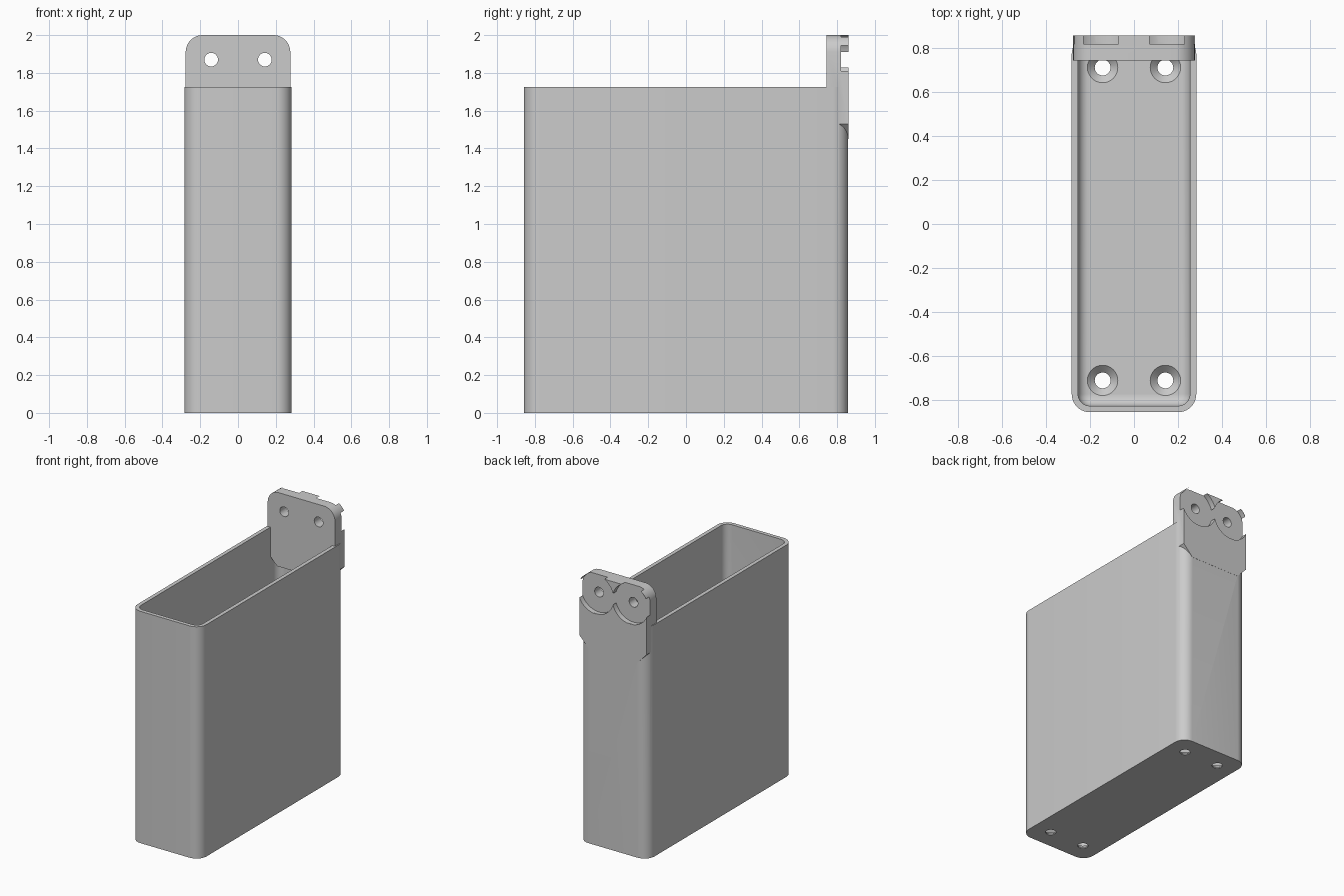
import bpy
import bmesh
from math import cos, sin, pi
from mathutils import Matrix

if "Cube" in bpy.data.objects:
    bpy.data.objects.remove(bpy.data.objects["Cube"], do_unlink=True)

HALF_X, HALF_Y, RIM_Z = 0.284, 0.858, 1.725
CORNER, WALL, FLOOR, FILLET = 0.083, 0.029, 0.04, 0.05
TAB_FRONT, TAB_BACK, POCKET_Y = 0.745, 0.859, 0.82
HOLE_R = 0.036

grey = bpy.data.materials.new("light grey plastic")
grey.use_nodes = True
colour = (0.6, 0.6, 0.6, 1)
grey.diffuse_color = colour
grey.node_tree.nodes["Principled BSDF"].inputs["Base Color"].default_value = colour


def make_object(name, bm):
    bmesh.ops.recalc_face_normals(bm, faces=bm.faces)
    mesh = bpy.data.meshes.new(name)
    bm.to_mesh(mesh)
    bm.free()
    mesh.materials.append(grey)
    obj = bpy.data.objects.new(name, mesh)
    bpy.context.collection.objects.link(obj)
    return obj


def loft(name, rings):
    """Closed solid through rings holding equal numbers of points."""
    bm = bmesh.new()
    loops = [[bm.verts.new(p) for p in ring] for ring in rings]
    for low, high in zip(loops, loops[1:]):
        for i in range(len(low)):
            j = (i + 1) % len(low)
            bm.faces.new((low[i], low[j], high[j], high[i]))
    bm.faces.new(loops[0][::-1])
    bm.faces.new(loops[-1])
    return make_object(name, bm)


def arc(cx, cy, r, start, steps=10):
    return [(cx + r * cos(start + pi / 2 * i / steps),
             cy + r * sin(start + pi / 2 * i / steps)) for i in range(steps + 1)]


def rounded_ring(inset, z):
    r = max(CORNER - inset, 0.004)
    x, y = HALF_X - inset - r, HALF_Y - inset - r
    points = []
    for k, (sx, sy) in enumerate(((1, 1), (-1, 1), (-1, -1), (1, -1))):
        points += arc(sx * x, sy * y, r, k * pi / 2)
    return [(px, py, z) for px, py in points]


def cone(name, location, r1, r2, depth, along_y=False, segments=48):
    bm = bmesh.new()
    bmesh.ops.create_cone(bm, cap_ends=True, segments=segments,
                          radius1=r1, radius2=r2, depth=depth)
    if along_y:
        bm.transform(Matrix.Rotation(pi / 2, 4, "X"))
    bm.transform(Matrix.Translation(location))
    return make_object(name, bm)


def combine(target, other, operation):
    mod = target.modifiers.new(operation, "BOOLEAN")
    mod.operation, mod.object, mod.solver = operation, other, "EXACT"
    bpy.context.view_layer.objects.active = target
    bpy.ops.object.modifier_apply(modifier=mod.name)
    bpy.data.objects.remove(other, do_unlink=True)


# Tall open box with rounded corners and a filleted floor
holder = loft("holder_box", [rounded_ring(0, 0), rounded_ring(0, RIM_Z)])
inner = []
for i in range(7):
    a = pi / 2 * i / 6
    inner.append(rounded_ring(WALL + FILLET * (1 - sin(a)), FLOOR + FILLET * (1 - cos(a))))
inner.append(rounded_ring(WALL, RIM_Z + 0.1))
combine(holder, loft("cavity", inner), "DIFFERENCE")

# Mounting tab: rounded top, chamfered lower corners
w, top, r = 0.277, 2.0, 0.09
outline = [(-w, 1.53), (-0.2, 1.45), (0.2, 1.45), (w, 1.53)]
outline += arc(w - r, top - r, r, 0) + arc(r - w, top - r, r, pi / 2)
tab = loft("mounting_tab", [[(x, y, z) for x, z in outline]
                            for y in (TAB_FRONT, TAB_BACK)])

# Round washer pockets behind the tab, and its screw holes
for side in (-1, 1):
    x = side * 0.142
    combine(tab, cone("pocket", (x, POCKET_Y + 0.1, 1.87), 0.148, 0.148, 0.2, True, 64),
            "DIFFERENCE")
    combine(tab, cone("tab_hole", (x, 0.8, 1.87), HOLE_R, HOLE_R, 0.4, True), "DIFFERENCE")
combine(holder, tab, "UNION")

# Countersunk screw holes in the floor
for sx in (-1, 1):
    for sy in (-1, 1):
        x, y = sx * 0.143, sy * 0.713
        combine(holder, cone("floor_hole", (x, y, 0), HOLE_R, HOLE_R, 0.3), "DIFFERENCE")
        combine(holder, cone("countersink", (x, y, FLOOR - 0.015), HOLE_R, 0.072, 0.036),
                "DIFFERENCE")

bpy.ops.object.select_all(action="DESELECT")
holder.select_set(True)
bpy.context.view_layer.objects.active = holder
bpy.ops.object.shade_smooth_by_angle(angle=pi / 6)
